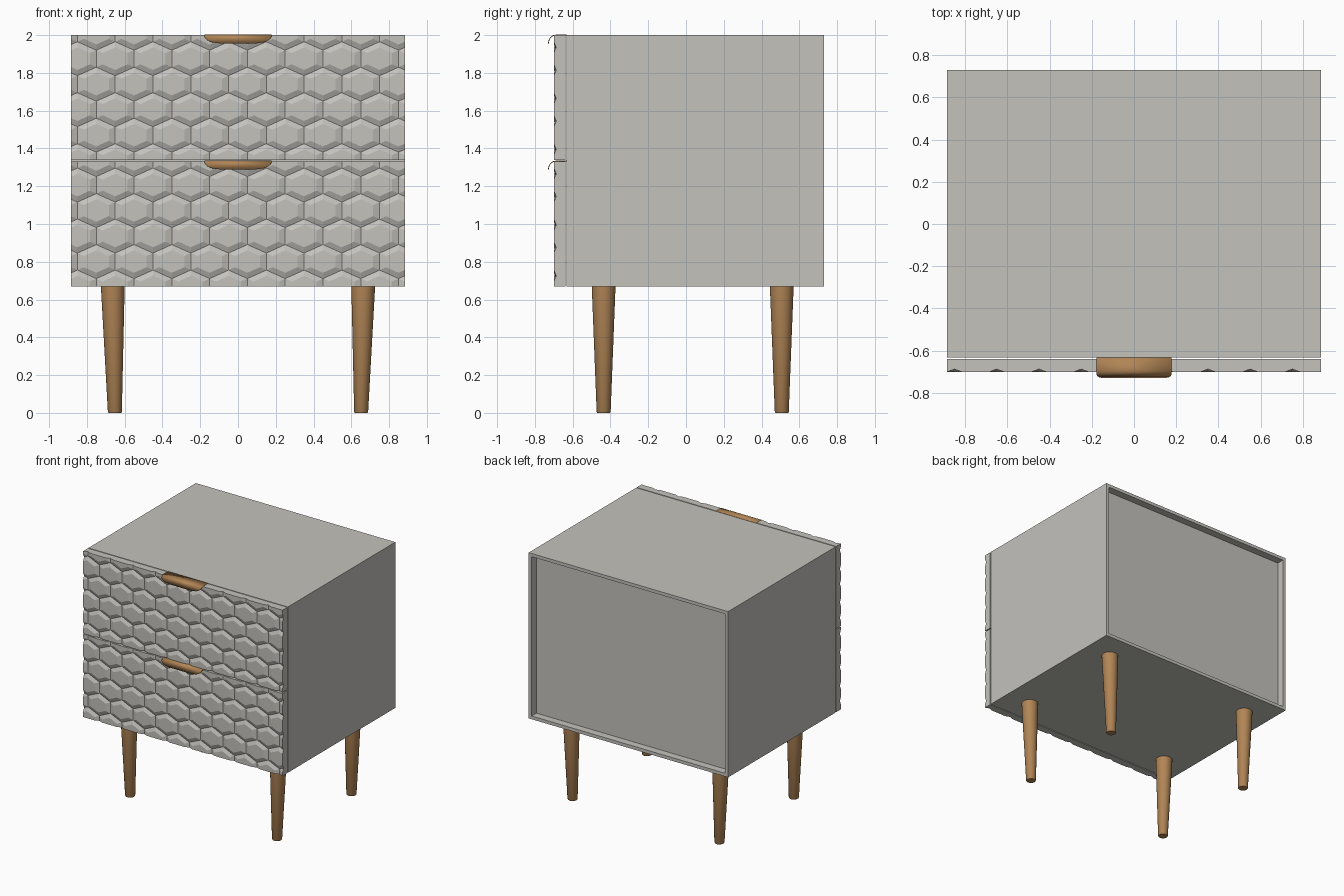
import bpy, bmesh, math
from mathutils import Vector

if "Cube" in bpy.data.objects:
    bpy.data.objects.remove(bpy.data.objects["Cube"])


def material(name, rgb):
    m = bpy.data.materials.new(name)
    m.diffuse_color = (*rgb, 1)
    m.use_nodes = True
    m.node_tree.nodes["Principled BSDF"].inputs["Base Color"].default_value = m.diffuse_color
    return m


GREY = material("warm grey paint", (0.55, 0.54, 0.505))
WOOD = material("oak wood", (0.44, 0.235, 0.092))


def finish(bm, name, mat, smooth=False):
    bmesh.ops.recalc_face_normals(bm, faces=bm.faces[:])
    me = bpy.data.meshes.new(name)
    bm.to_mesh(me)
    bm.free()
    ob = bpy.data.objects.new(name, me)
    bpy.context.collection.objects.link(ob)
    me.materials.append(mat)
    if smooth:
        bpy.ops.object.select_all(action='DESELECT')
        ob.select_set(True)
        bpy.context.view_layer.objects.active = ob
        bpy.ops.object.shade_smooth_by_angle(angle=math.radians(35))
    return ob


HALF = 0.885
BASE, TOP = 0.67, 2.0


# Cabinet box with a recessed back panel
def cabinet():
    bm = bmesh.new()
    bmesh.ops.create_cube(bm, size=1)
    y0, y1 = -0.632, 0.73
    for v in bm.verts:
        v.co = (v.co.x * 2 * HALF, (y0 + y1) / 2 + v.co.y * (y1 - y0),
                (BASE + TOP) / 2 + v.co.z * (TOP - BASE))
    back = max(bm.faces, key=lambda f: f.calc_center_median().y)
    bmesh.ops.inset_region(bm, faces=[back], thickness=0.037)
    panel = bmesh.ops.extrude_discrete_faces(bm, faces=[back])['faces'][0]
    for v in panel.verts:
        v.co.y -= 0.06
    finish(bm, "cabinet_body", GREY)


# Drawer front covered in staggered, bevelled hexagon facets
def drawer(name, z0, z1):
    bm = bmesh.new()
    w, h1, h2 = 0.2, 0.045, 0.09
    hexagon = [(0, h2), (-w / 2, h1), (-w / 2, -h1),
               (0, -h2), (w / 2, -h1), (w / 2, h1)]
    front, groove, back = -0.70, -0.687, -0.639
    for r in range(-1, 7):
        cz = z1 + 0.01 - r * (h1 + h2)
        for c in range(-6, 7):
            cx = -0.05 + c * w + (r % 2) * w / 2 + w / 2
            outer = [bm.verts.new((cx + x, groove, cz + z)) for x, z in hexagon]
            inner = [bm.verts.new((cx + x * 0.66, front, cz + z * 0.66))
                     for x, z in hexagon]
            bm.faces.new(inner)
            for i in range(6):
                j = (i + 1) % 6
                bm.faces.new((outer[i], outer[j], inner[j], inner[i]))
    bmesh.ops.remove_doubles(bm, verts=bm.verts[:], dist=1e-4)
    # trim to the drawer outline
    for co, no in (((HALF, 0, 0), (1, 0, 0)), ((-HALF, 0, 0), (-1, 0, 0)),
                   ((0, 0, z1), (0, 0, 1)), ((0, 0, z0), (0, 0, -1))):
        bmesh.ops.bisect_plane(bm, geom=bm.verts[:] + bm.edges[:] + bm.faces[:],
                               plane_co=Vector(co), plane_no=Vector(no),
                               clear_outer=True)
    # side walls and back
    rim = [e for e in bm.edges if e.is_boundary]
    ext = bmesh.ops.extrude_edge_only(bm, edges=rim)['geom']
    for v in ext:
        if isinstance(v, bmesh.types.BMVert):
            v.co.y = back
    bmesh.ops.holes_fill(bm, edges=[e for e in bm.edges if e.is_boundary], sides=0)
    finish(bm, name, GREY)


# Thin wooden pull: flat tab on the drawer edge with a curved, tapering lip
def handle(name, z):
    bm = bmesh.new()
    section = [(-0.633, 0, 0.178)]
    for i in range(11):
        t = i / 10
        a = t * math.pi / 2
        section.append((-0.69 - 0.038 * math.sin(a), -0.044 * (1 - math.cos(a)),
                        0.095 + 0.083 * math.sqrt(1 - (1 - math.cos(a)) ** 2)))
    rows = [[bm.verts.new((s * hw, y, z + dz)) for s in (-1, 1)]
            for y, dz, hw in section]
    for a, b in zip(rows, rows[1:]):
        bm.faces.new((a[0], a[1], b[1], b[0]))
    ob = finish(bm, name, WOOD, True)
    mod = ob.modifiers.new("thickness", 'SOLIDIFY')
    mod.thickness = 0.004
    mod.offset = 0


# Round tapered leg leaning slightly inward
def leg(name, sx, y):
    bm = bmesh.new()
    n = 32
    rings = []
    for z, r, x in ((0, 0.034, 0.652), (0.005, 0.037, 0.652), (BASE + 0.002, 0.063, 0.663)):
        rings.append([bm.verts.new((sx * x + r * math.cos(2 * math.pi * i / n),
                                    y + r * math.sin(2 * math.pi * i / n), z))
                      for i in range(n)])
    for a, b in zip(rings, rings[1:]):
        for i in range(n):
            j = (i + 1) % n
            bm.faces.new((a[i], a[j], b[j], b[i]))
    bm.faces.new(rings[0])
    bm.faces.new(rings[-1])
    finish(bm, name, WOOD, True)


cabinet()
drawer("lower_drawer", BASE, 1.331)
drawer("upper_drawer", 1.339, TOP)
handle("lower_handle", 1.333)
handle("upper_handle", 2.0)
for side, sx in (("left", -1), ("right", 1)):
    leg(f"front_{side}_leg", sx, -0.436)
    leg(f"back_{side}_leg", sx, 0.507)
